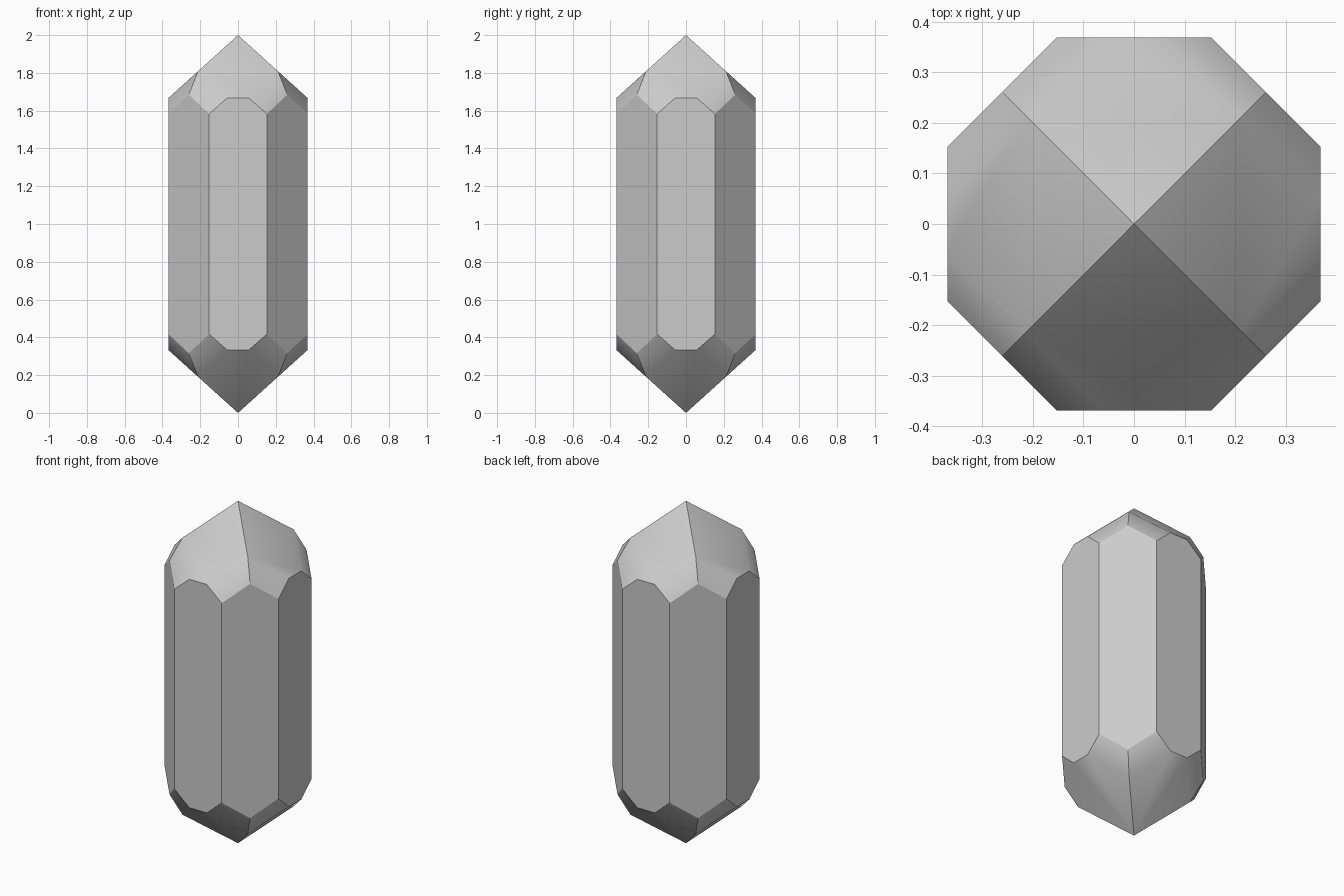
import bpy
import bmesh
import math
from mathutils import Vector, Matrix

cube = bpy.data.objects.get("Cube")
if cube:
    bpy.data.objects.remove(cube)

# Crystal proportions
APOTHEM = 0.3686                              # centre to flat of the octagon
HALF = APOTHEM * math.tan(math.pi / 8)        # half width of one flat
DIAG = (APOTHEM + HALF) / 2                   # middle of a diagonal flat
KINK = 0.211                                  # where the tip ridge bends
SLOPE = 0.333 / APOTHEM                       # fall of the tip facets

# Key points on one side, measured from the middle height
tip = Vector((0, 0, 1))
ridge = Vector((KINK, -KINK, 1 - SLOPE * KINK))
flat = Vector((0.057, -APOTHEM, 1 - SLOPE * APOTHEM))
edge = Vector((HALF, -APOTHEM, 0.583))
corner = Vector((DIAG, -DIAG, 0.684))


def mirrored(p, axis):
    q = p.copy()
    q[axis] = -q[axis]
    return q


def left(p):
    return mirrored(p, 0)


def low(points):
    return [mirrored(p, 2) for p in reversed(points)]


# Tip facet, its two bevel facets, and the walls
edge_next = Vector((APOTHEM, -HALF, edge.z))
facet = [tip, ridge, flat, left(flat), left(ridge)]
bevel = [ridge, corner, edge, flat]
bevel_left = [left(p) for p in bevel]
wall_top = [left(edge), left(flat), flat, edge]
corner_top = [edge, corner, edge_next]
caps = [facet, bevel, bevel_left]
caps += [low(f) for f in caps]
walls = [top + low(top) for top in (wall_top, corner_top)]

# Repeat the side four times around the axis
bm = bmesh.new()
for turn in range(4):
    place = Matrix.Translation((0, 0, 1)) @ Matrix.Rotation(turn * math.pi / 2, 4, "Z")
    for group, smooth in ((caps, True), (walls, False)):
        for points in group:
            face = bm.faces.new([bm.verts.new(place @ p) for p in points])
            face.smooth = smooth
bmesh.ops.remove_doubles(bm, verts=bm.verts, dist=0.0005)
bmesh.ops.recalc_face_normals(bm, faces=bm.faces)

# Keep the ridges and wall outlines crisp, soften the bevel facets
for e in bm.edges:
    on_ridge = all(abs(abs(v.co.x) - abs(v.co.y)) < 0.001 for v in e.verts)
    e.smooth = not on_ridge and all(f.smooth for f in e.link_faces)

mesh = bpy.data.meshes.new("crystal")
bm.to_mesh(mesh)
bm.free()
crystal = bpy.data.objects.new("crystal", mesh)
bpy.context.collection.objects.link(crystal)

# Plain grey
grey = bpy.data.materials.new("grey")
grey.use_nodes = True
colour = (0.6, 0.6, 0.6, 1)
grey.diffuse_color = colour
grey.node_tree.nodes["Principled BSDF"].inputs["Base Color"].default_value = colour
mesh.materials.append(grey)
